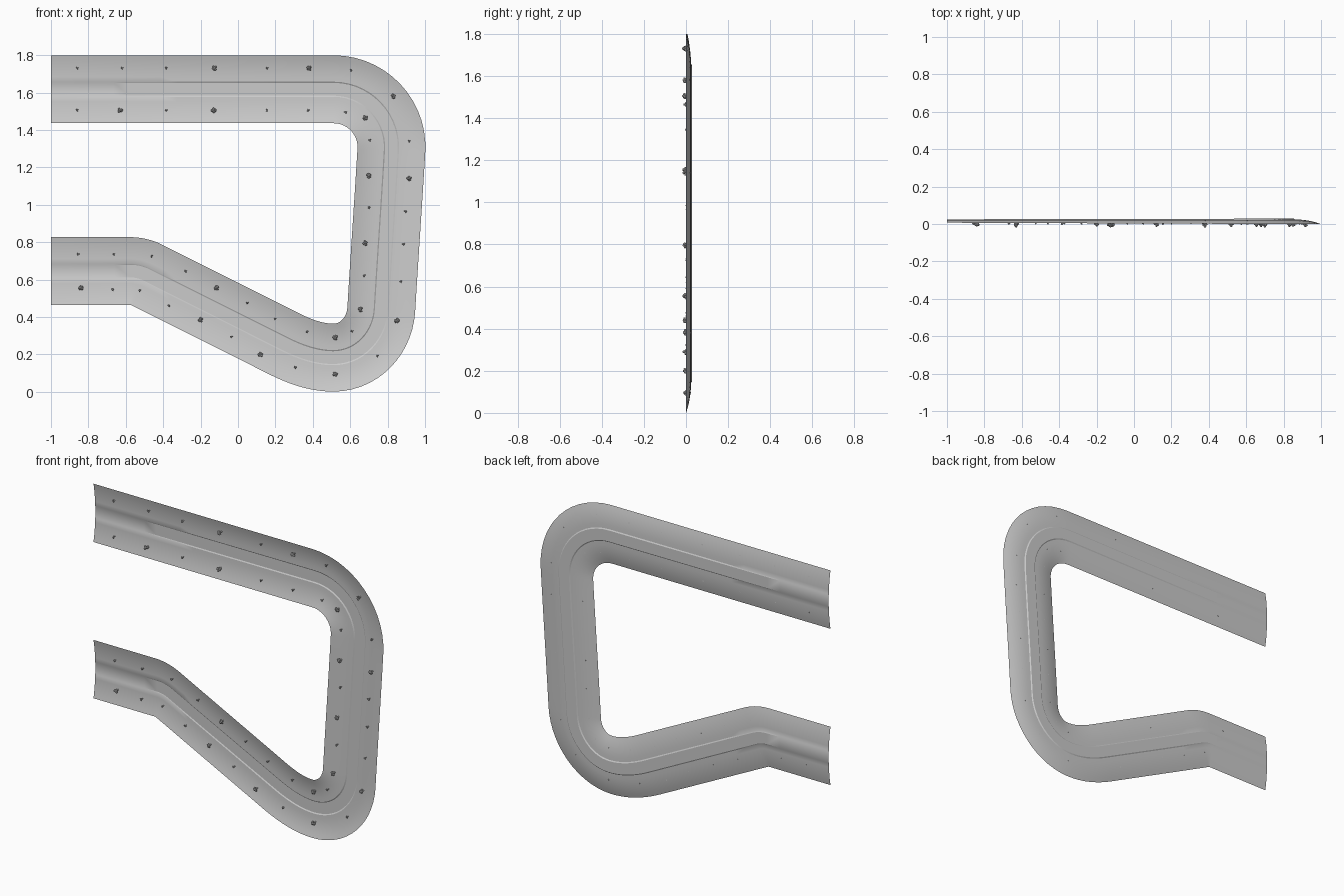
import bpy, bmesh, math, random
from mathutils import Vector, Matrix
from mathutils.geometry import interpolate_bezier

if "Cube" in bpy.data.objects:
    bpy.data.objects.remove(bpy.data.objects["Cube"])

random.seed(4)

# Centre path in the x/z plane: (point, travel direction, bend to next point?)
NODES = [((-1, .645), (1, 0), 0), ((-.575, .645), (1, 0), 1),
         ((-.485, .623), (.89, -.447), 0), ((.25, .255), (.89, -.447), 1),
         ((.51, .1825), (1, 0), 1), ((.766, .44), (.06, 1), 0),
         ((.82, 1.29), (.06, 1), 1), ((.51, 1.6175), (-1, 0), 0),
         ((-1, 1.6175), (-1, 0), 0)]
# Half cross-section: distance from centre, depth fraction (1 = channel floor)
HALF = [(.1815, 0), (.155, .30), (.125, .55), (.095, .73), (.066, .82),
        (.0405, .85), (.034, 1)]


def centre_path():
    """Points and unit tangents along the path."""
    out = []
    for (p, d, bend), (q, e, _) in zip(NODES, NODES[1:]):
        p, q = Vector((*p, 0)), Vector((*q, 0))
        d, e = Vector((*d, 0)).normalized(), Vector((*e, 0)).normalized()
        # handle length approximating a circular arc
        ang = d.angle(e) if bend else 0
        k = (q - p).length / 3
        if ang > .05:
            k = 4 / 3 * math.tan(ang / 4) * (q - p).length / (2 * math.sin(ang / 2))
        n = 14 if bend else max(4, int((q - p).length / .08))
        pts = interpolate_bezier(p, p + d * k, q - e * k, q, n + 1)
        out += pts[:-1]
    out.append(Vector((*NODES[-1][0], 0)))
    tans = []
    for i in range(len(out)):
        a, b = out[max(i - 1, 0)], out[min(i + 1, len(out) - 1)]
        tans.append((b - a).normalized())
    tans[0], tans[-1] = Vector((1, 0, 0)), Vector((-1, 0, 0))
    return out, tans


def depth_y(x, frac):
    """Front-to-back position of the valley surface."""
    edge = .003 - .004 * x
    floor = .027 + .002 * x
    return edge + (floor - edge) * frac


def frac_at(dist):
    for (d0, f0), (d1, f1) in zip(HALF, HALF[1:]):
        if d1 <= dist <= d0:
            return f0 + (f1 - f0) * (d0 - dist) / (d0 - d1)
    return 0 if dist > HALF[0][0] else 1


def finish(bm, name):
    me = bpy.data.meshes.new(name)
    bm.to_mesh(me)
    bm.free()
    ob = bpy.data.objects.new(name, me)
    bpy.context.collection.objects.link(ob)
    bpy.ops.object.select_all(action='DESELECT')
    ob.select_set(True)
    bpy.context.view_layer.objects.active = ob
    bpy.ops.object.shade_smooth_by_angle(angle=math.radians(25))
    return ob


# Valley strip with a sunken channel down the middle
path, tangents = centre_path()
section = HALF + [(-d, f) for d, f in reversed(HALF)]
bm = bmesh.new()
rows = []
for p, t in zip(path, tangents):
    side = Vector((-t.y, t.x, 0))
    row = []
    for d, f in section:
        q = p + side * d
        row.append(bm.verts.new((q.x, depth_y(q.x, f), q.y)))
    rows.append(row)
for a, b in zip(rows, rows[1:]):
    for i in range(len(section) - 1):
        bm.faces.new((a[i], a[i + 1], b[i + 1], b[i]))
bm.normal_update()
bm.faces.ensure_lookup_table()
if sum(f.normal.y for f in bm.faces) > 0:
    bmesh.ops.reverse_faces(bm, faces=bm.faces[:])
finish(bm, "valley_strip")

# Shrubs in two rows, one on each bank; B = big, s = small
OUTER = [(-.86, 1.73), (-.62, 1.73), (-.385, 1.73), (-.125, 1.73), (.155, 1.73),
         (.38, 1.73), (.605, 1.72), (.83, 1.58), (.915, 1.34), (.915, 1.14),
         (.895, .965), (.885, .79), (.87, .59), (.85, .38), (.745, .19),
         (.52, .095), (.305, .13), (.12, .2), (-.035, .295), (-.2, .385),
         (-.37, .46), (-.525, .54), (-.67, .545), (-.84, .555)]
INNER = [(-.86, 1.505), (-.63, 1.505), (-.385, 1.505), (-.13, 1.505), (.155, 1.505),
         (.375, 1.505), (.575, 1.495), (.68, 1.465), (.705, 1.345), (.70, 1.155),
         (.70, .985), (.68, .795), (.675, .62), (.655, .44), (.61, .325),
         (.52, .29), (.37, .32), (.2, .39), (.05, .475), (-.115, .555),
         (-.28, .645), (-.46, .725), (-.665, .735), (-.855, .735)]
OUTER_SIZE = "sssBsBsBsBsssBsBsBsBsssB"
INNER_SIZE = "sBsBsssBsBsBsBsBsssBssss"


def add_shrub(bm, x, z, big):
    dist = min((Vector((x, z, 0)) - p).length for p in path)
    base = depth_y(x, frac_at(dist))
    r, h = (.013, .034) if big else (.007, .022)
    # stem pointing out of the slope
    stem = Matrix.Translation((x, base - h * .35, z)) @ Matrix.Rotation(math.pi / 2, 4, 'X')
    bmesh.ops.create_cone(bm, cap_ends=True, segments=5, radius1=r * .35,
                          radius2=r * .2, depth=h * .8, matrix=stem)
    # leafy clumps around and above the stem
    n = 5 if big else 3
    for i in range(n + 1):
        a = i * math.tau / n + random.random()
        off = 0 if i == n else r * .6
        lift = h * (.85 if i == n else random.uniform(.5, .75))
        m = Matrix.Translation((x + off * math.cos(a), base - lift, z + off * math.sin(a)))
        m = m @ Matrix.Rotation(a, 4, 'Y')
        bmesh.ops.create_icosphere(bm, subdivisions=1,
                                   radius=r * random.uniform(.45, .62), matrix=m)


for name, spots, sizes in (("outer_shrubs", OUTER, OUTER_SIZE),
                           ("inner_shrubs", INNER, INNER_SIZE)):
    bm = bmesh.new()
    for (x, z), s in zip(spots, sizes):
        add_shrub(bm, x, z, s == "B")
    finish(bm, name)
